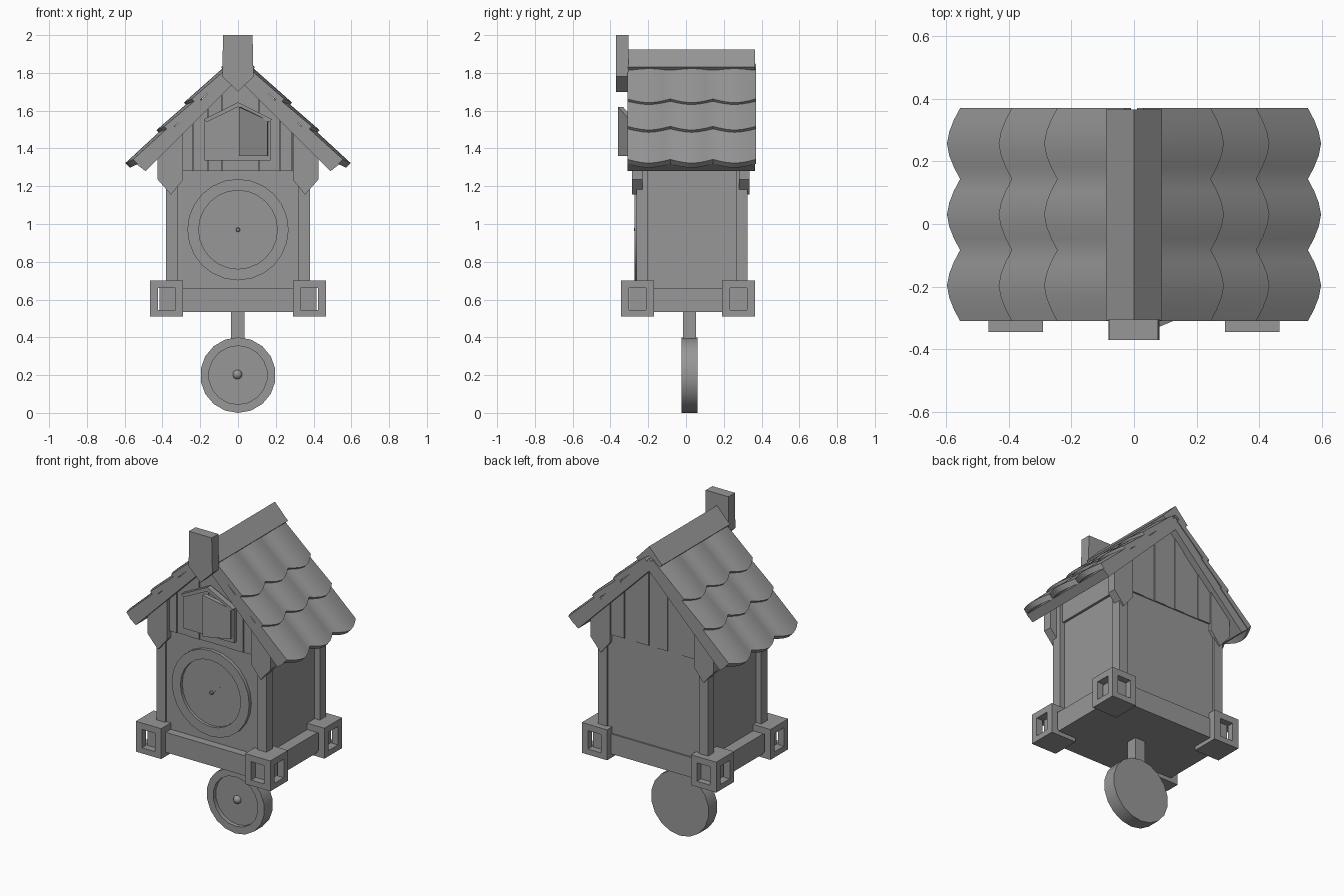
import bpy, bmesh
from math import sin, cos, pi

if "Cube" in bpy.data.objects:
    bpy.data.objects.remove(bpy.data.objects["Cube"])

# one dark grey for everything
GREY = bpy.data.materials.new("dark_grey")
GREY.diffuse_color = (0.31, 0.31, 0.31, 1)
GREY.use_nodes = True
GREY.node_tree.nodes["Principled BSDF"].inputs["Base Color"].default_value = GREY.diffuse_color


def finish(name, bm, smooth=False):
    bmesh.ops.recalc_face_normals(bm, faces=bm.faces)
    me = bpy.data.meshes.new(name)
    bm.to_mesh(me)
    bm.free()
    me.materials.append(GREY)
    ob = bpy.data.objects.new(name, me)
    bpy.context.collection.objects.link(ob)
    if smooth:
        bpy.ops.object.select_all(action='DESELECT')
        ob.select_set(True)
        bpy.context.view_layer.objects.active = ob
        bpy.ops.object.shade_smooth_by_angle(angle=0.6)
    return ob


def add_prism(bm, pts, y0, y1):
    a = [bm.verts.new((x, y0, z)) for x, z in pts]
    b = [bm.verts.new((x, y1, z)) for x, z in pts]
    bm.faces.new(a)
    bm.faces.new(b[::-1])
    for i in range(len(pts)):
        j = (i + 1) % len(pts)
        bm.faces.new((a[i], b[i], b[j], a[j]))


def prism(name, pts, y0, y1):
    bm = bmesh.new()
    add_prism(bm, pts, y0, y1)
    return finish(name, bm)


def rect(x0, x1, z0, z1):
    return [(x0, z0), (x1, z0), (x1, z1), (x0, z1)]


def box(name, x0, x1, y0, y1, z0, z1):
    return prism(name, rect(x0, x1, z0, z1), y0, y1)


def lathe(name, prof, n, cz):
    """Revolve (radius, y) points round a y axis at height cz; ends are capped."""
    bm = bmesh.new()
    rings = [[bm.verts.new((r * sin(2 * pi * i / n), y, cz + r * cos(2 * pi * i / n)))
              for i in range(n)] for r, y in prof]
    for a, b in zip(rings, rings[1:]):
        for i in range(n):
            j = (i + 1) % n
            bm.faces.new((a[i], a[j], b[j], b[i]))
    bm.faces.new(rings[0])
    bm.faces.new(rings[-1])
    return finish(name, bm, smooth=True)


ROOF = 1.77  # roof underside is z = ROOF - |x|

# base and body
box("base", -0.415, 0.415, -0.30, 0.325, 0.535, 0.66)
box("body_walls", -0.345, 0.345, -0.25, 0.315, 0.65, 1.28)
prism("gable_core", [(-0.36, 1.28), (0.36, 1.28), (0.36, ROOF - 0.35), (0, ROOF + 0.01),
                     (-0.36, ROOF - 0.35)], -0.24, 0.305)

# corner posts, open corner blocks and roof brackets
for s, side in ((-1, "left"), (1, "right")):
    for end, p0, p1, b0, k0, k1 in (("front", -0.262, -0.20, -0.345, -0.285, -0.23),
                                    ("back", 0.265, 0.325, 0.19, 0.28, 0.335)):
        tag = f"_{end}_{side}"
        xs = sorted((s * 0.318, s * 0.38))
        box("post" + tag, *xs, p0, p1, 0.65, 1.40)
        bm = bmesh.new()
        xs = sorted((s * 0.29, s * 0.465))
        for z0, z1 in ((0.51, 0.545), (0.66, 0.70)):
            add_prism(bm, rect(*xs, z0, z1), b0, b0 + 0.175)
        for x in (xs[0], xs[1] - 0.042):
            for y in (b0, b0 + 0.133):
                add_prism(bm, rect(x, x + 0.042, 0.545, 0.66), y, y + 0.042)
        finish("corner_block" + tag, bm)
        prism("bracket" + tag, [(s * x, z) for x, z in (
            (0.29, 1.235), (0.355, 1.155), (0.425, 1.235), (0.425, 1.35), (0.29, 1.485))], k0, k1)

# gable planks with slightly uneven depth
for end, cuts in (("front", [-0.36, -0.24, -0.16, -0.085, 0.11, 0.22, 0.285, 0.36]),
                  ("back", [-0.36, -0.2, -0.1, -0.03, 0.03, 0.12, 0.2, 0.36])):
    for i, (a, b) in enumerate(zip(cuts, cuts[1:])):
        a, b = a + 0.0015, b - 0.0015
        pts = [(a, 1.28), (b, 1.28), (b, ROOF - abs(b)), (a, ROOF - abs(a))]
        if a < 0 < b:
            pts.insert(3, (0, ROOF))
        d = 0.004 * (i % 2)
        y0, y1 = (-0.262 + d, -0.22) if end == "front" else (0.28, 0.325 - d)
        prism(f"{end}_plank_{i}", pts, y0, y1)

# roof deck and ridge cap
for s, side in ((-1, "left"), (1, "right")):
    prism("roof_deck_" + side, [(0, ROOF), (s * 0.49, 1.28), (s * 0.535, 1.315), (0, 1.85)],
          -0.31, 0.365)
prism("ridge_cap", [(-0.09, 1.83), (0, 1.925), (0.09, 1.83), (0.075, 1.815), (0, 1.865),
                    (-0.075, 1.815)], -0.308, 0.365)

# scalloped, gently bulging roof tiles: three rows of three on each slope
N, Y0, W, TH = 6, -0.31, 0.68 / 3, 0.035
for s, side in ((-1, "left"), (1, "right")):
    for row, (top, low, lift) in enumerate(((0.03, 0.245, 1.907), (0.21, 0.39, 1.907),
                                            (0.35, 0.555, 1.897))):
        bm = bmesh.new()
        prev = None
        for i in range(3 * N + 1):
            k = 1 - abs(2 * (i % N) / N - 1) ** 1.6
            y = Y0 + W * i / N
            xl = low + 0.042 * k
            zu, zl = 1.878 + 0.022 * k - top, lift + 0.022 * k - xl
            cur = [bm.verts.new((s * x, y, z)) for x, z in (
                (top, zu), (xl, zl), (xl - TH * 0.7, zl - TH * 0.7), (top - 0.02, zu - 0.02))]
            if prev:
                for j in range(4):
                    m = (j + 1) % 4
                    bm.faces.new((prev[j], prev[m], cur[m], cur[j]))
            else:
                bm.faces.new(cur)
            prev = cur
        bm.faces.new(prev)
        finish(f"roof_tiles_{side}_{row}", bm, smooth=True)

# pointed finial board at the roof peak
prism("finial", [(-0.08, 2.0), (-0.082, 1.78), (0, 1.70), (0.082, 1.78), (0.077, 2.0)],
      -0.37, -0.305)

# bird door: surround, small gable trims, closed left leaf, open right leaf
prism("door_surround", [(-0.178, 1.335), (0.172, 1.335), (0.172, 1.55), (0, 1.635),
                        (-0.178, 1.55)], -0.285, -0.24)
for s, side in ((-1, "left"), (1, "right")):
    prism("door_trim_" + side, [(0, 1.645), (s * 0.18, 1.555), (s * 0.165, 1.54), (0, 1.62)],
          -0.305, -0.27)
prism("door_leaf_left", [(-0.17, 1.345), (-0.002, 1.345), (-0.002, 1.62), (-0.17, 1.545)],
      -0.29, -0.27)
leaf = prism("door_leaf_right", [(0.005, 1.36), (0.155, 1.36), (0.155, 1.55), (0.005, 1.62)],
             -0.012, 0.012)
for v in leaf.data.vertices:  # swing the leaf outward
    v.co.x += 0.25 * v.co.y + 0.003
    v.co.y += -0.285 - 0.42 * (0.155 - v.co.x)

# clock face
lathe("clock_ring", [(0.208, -0.254), (0.208, -0.272), (0.268, -0.272), (0.268, -0.23)],
      24, 0.97)
lathe("hand_pin", [(0.008, -0.275), (0.012, -0.262), (0.012, -0.24)], 10, 0.97)
prism("hour_hand", [(0, 0.962), (0.008, 0.97), (0.075, 1.035), (-0.006, 0.975)], -0.2555, -0.25)
prism("minute_hand", [(0, 0.962), (0.006, 0.972), (-0.15, 0.93)], -0.2558, -0.25)

# pendulum
box("pendulum_rod", -0.037, 0.035, -0.015, 0.053, 0.36, 0.545)
lathe("pendulum_disc", [(0.155, 0.0), (0.155, -0.025), (0.2, -0.025), (0.2, 0.06)], 18, 0.2)
bm = bmesh.new()
bmesh.ops.create_uvsphere(bm, u_segments=12, v_segments=8, radius=0.025)
bmesh.ops.translate(bm, verts=bm.verts, vec=(-0.003, 0.0, 0.203))
finish("pendulum_knob", bm, smooth=True)
